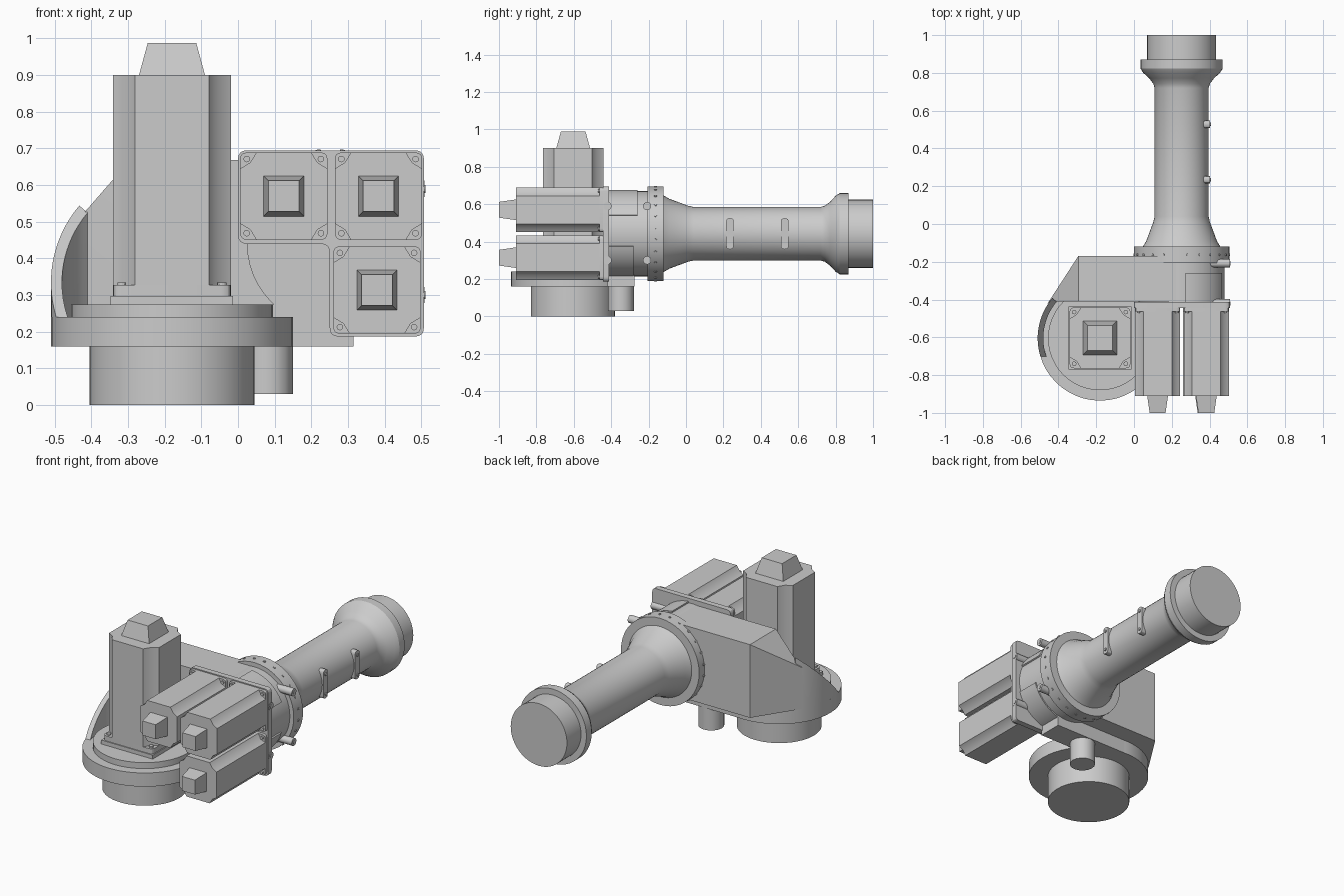
import bpy, bmesh, math
from mathutils import Matrix, Vector

if "Cube" in bpy.data.objects:
    bpy.data.objects.remove(bpy.data.objects["Cube"])

UP = Matrix.Identity(4)
FRONT = Matrix.Rotation(math.pi / 2, 4, 'X')    # local z points to -y
SIDE = Matrix.Rotation(math.pi / 2, 4, 'Y')     # local z points to +x
AX, AZ = 0.252, 0.442                           # arm axis
BX, BY = -0.18, -0.605                          # base axis


def finish(bm, name, mat=UP):
    bmesh.ops.recalc_face_normals(bm, faces=bm.faces)
    me = bpy.data.meshes.new(name)
    bm.transform(mat)
    bm.to_mesh(me)
    bm.free()
    ob = bpy.data.objects.new(name, me)
    bpy.context.collection.objects.link(ob)
    bpy.ops.object.select_all(action='DESELECT')
    bpy.context.view_layer.objects.active = ob
    ob.select_set(True)
    bpy.ops.object.shade_smooth_by_angle(angle=math.radians(28))
    return ob


def prism(name, pts, z0, z1, mat=UP, cut=None):
    bm = bmesh.new()
    f = bm.faces.new([bm.verts.new((x, y, z0)) for x, y in pts])
    ext = bmesh.ops.extrude_face_region(bm, geom=[f])['geom']
    top = [v for v in ext if isinstance(v, bmesh.types.BMVert)]
    bmesh.ops.translate(bm, verts=top, vec=(0, 0, z1 - z0))
    if cut:
        geom = bm.verts[:] + bm.edges[:] + bm.faces[:]
        bmesh.ops.bisect_plane(bm, geom=geom, plane_co=cut[0], plane_no=cut[1], clear_outer=True)
        bmesh.ops.holes_fill(bm, edges=[e for e in bm.edges if e.is_boundary])
    return finish(bm, name, mat)


def cone(name, r0, r1, length, mat, sides=48):
    bm = bmesh.new()
    spin = Matrix.Rotation(math.pi / 4, 4, 'Z') if sides == 4 else UP
    bmesh.ops.create_cone(bm, cap_ends=True, segments=sides, radius1=r0, radius2=r1, depth=length,
                          matrix=Matrix.Translation((0, 0, length / 2)) @ spin)
    return finish(bm, name, mat)


def rect(x0, x1, y0, y1):
    return [(x0, y0), (x1, y0), (x1, y1), (x0, y1)]


def rounded(pts, r, n=4):
    out = []
    for i, p in enumerate(pts):
        p = Vector(p)
        a = p + (Vector(pts[i - 1]) - p).normalized() * r
        b = p + (Vector(pts[(i + 1) % len(pts)]) - p).normalized() * r
        for k in range(n + 1):
            t = k / n
            out.append(tuple(a * (1 - t) ** 2 + p * 2 * t * (1 - t) + b * t ** 2))
    return out


def sector(cx, cy, r0, r1, a0, a1, n=16):
    ang = [math.radians(a0 + (a1 - a0) * i / n) for i in range(n + 1)]
    return ([(cx + r1 * math.cos(a), cy + r1 * math.sin(a)) for a in ang] +
            [(cx + r0 * math.cos(a), cy + r0 * math.sin(a)) for a in reversed(ang)])


def motor(name, mat, h, flange, body, end, cap0, cap1):
    # mounting flange, notched body, tapered plug and four bolts
    prism(name + "_flange", rounded(rect(-h, h, -h, h), h * 0.16), 0, flange, mat)
    a, b = h * 0.63, h * 0.77
    pts = []
    for k in range(4):
        c, s = round(math.cos(k * math.pi / 2)), round(math.sin(k * math.pi / 2))
        for x, y in ((h, a), (b, b), (a, h)):
            pts.append((x * c - y * s, x * s + y * c))
    prism(name + "_body", pts, flange, body, mat)
    w = math.sqrt(2)
    cone(name + "_plug", cap0 * w, cap1 * w, end - body, mat @ Matrix.Translation((0, 0, body)), 4)
    for sx in (-1, 1):
        for sy in (-1, 1):
            at = Matrix.Translation((sx * h * 0.85, sy * h * 0.85, flange))
            cone(name + "_bolt", h * 0.075, h * 0.075, 0.008, mat @ at, 12)


# base column and round flange with side extension
cone("base_column", 0.225, 0.225, 0.16, Matrix.Translation((BX, BY, 0)))
cone("base_flange", 0.33, 0.33, 0.08, Matrix.Translation((BX, BY, 0.16)))
cone("turntable", 0.275, 0.275, 0.035, Matrix.Translation((BX, BY, 0.24)))
prism("flange_extension", rect(-0.18, 0.315, -0.42, -0.276), 0.16, 0.24)
prism("turntable_extension", rect(-0.18, 0.23, -0.42, -0.30), 0.24, 0.275)
cone("cable_port", 0.07, 0.07, 0.14, Matrix.Translation((0.08, -0.348, 0.03)), 16)

# housing with sloped left top, and curved guard falling to the flange
prism("housing", [(-0.413, -0.41), (0.252, -0.41), (0.252, -0.17), (-0.295, -0.17), (-0.457, -0.42)],
      0.24, 0.668, cut=((-0.295, 0, 0.668), (-1.15, 0, 1)))
prism("curved_guard", sector(BX, BY, 0.30, 0.33, 140, 200), 0.24, 0.7,
      cut=((0, -0.6, 0.34), (0, -0.985, 1)))

# shoulder drum with raised covers
cone("shoulder_drum", 0.228, 0.228, 0.24, Matrix.Translation((AX, -0.18, AZ)) @ FRONT)
prism("upper_cover", sector(AX, AZ, 0.2, 0.236, 25, 85), 0.26, 0.42, FRONT)
prism("lower_cover", sector(AX, AZ, 0.2, 0.236, -80, -17), 0.28, 0.42, FRONT)

# arm tube turned from one profile
profile = [(0, -0.206), (0.253, -0.206), (0.253, -0.12), (0.205, -0.12), (0.187, -0.09), (0.165, -0.03),
           (0.15, 0.01), (0.143, 0.04), (0.143, 0.72), (0.15, 0.743), (0.172, 0.772), (0.203, 0.80),
           (0.217, 0.822), (0.217, 0.87), (0.182, 0.87), (0.182, 1.0), (0, 1.0)]
bm = bmesh.new()
vs = [bm.verts.new((r, y, 0)) for r, y in profile]
es = [bm.edges.new(p) for p in zip(vs, vs[1:])]
bmesh.ops.spin(bm, geom=vs + es, cent=(0, 0, 0), axis=(0, 1, 0), angle=math.tau, steps=48)
bmesh.ops.remove_doubles(bm, verts=bm.verts, dist=1e-5)
finish(bm, "arm_tube", Matrix.Translation((AX, 0, AZ)))

# small bolts round the ring
for i in range(24):
    spin = Matrix.Rotation(math.tau * (i + 0.5) / 24, 4, 'Y')
    cone("ring_bolt", 0.007, 0.007, 0.02,
         Matrix.Translation((AX, -0.163, AZ)) @ spin @ Matrix.Translation((0, 0, 0.237)), 8)

# side stubs on the drum
for y in (-0.42, -0.208):
    for z in (0.59, 0.30):
        cone("side_stub", 0.022, 0.022, 0.11, Matrix.Translation((0.398, y, z)) @ SIDE, 16)
        cone("side_stub_pin", 0.011, 0.011, 0.004, Matrix.Translation((0.507, y, z)) @ SIDE, 12)

# cable clips on the tube
for y in (0.235, 0.528):
    at = Matrix.Translation((0, y, AZ)) @ SIDE
    prism("cable_clip", rounded(rect(-0.083, 0.083, -0.02, 0.02), 0.018), 0.365, 0.402, at)
    for s in (-1, 1):
        cone("clip_bolt", 0.009, 0.009, 0.006, at @ Matrix.Translation((s * 0.058, 0, 0.402)), 10)

# L-shaped motor mount
prism("motor_mount", rounded([(0, 0.44), (0.25, 0.44), (0.25, 0.187), (0.507, 0.187), (0.507, 0.695),
                              (0, 0.695)], 0.025), 0.412, 0.445, FRONT)

# three arm motors and the upright base motor
for name, x, z in (("inner_motor", 0.125, 0.57), ("upper_motor", 0.383, 0.57), ("lower_motor", 0.379, 0.314)):
    motor(name, Matrix.Translation((x, -0.44, z)) @ FRONT, 0.119, 0.022, 0.47, 0.56, 0.055, 0.042)
prism("base_motor_pad", rect(-0.347, -0.013, -0.77, -0.436), 0.27, 0.298)
motor("base_motor", Matrix.Translation((BX, -0.603, 0.295)), 0.161, 0.032, 0.605, 0.693, 0.09, 0.066)
